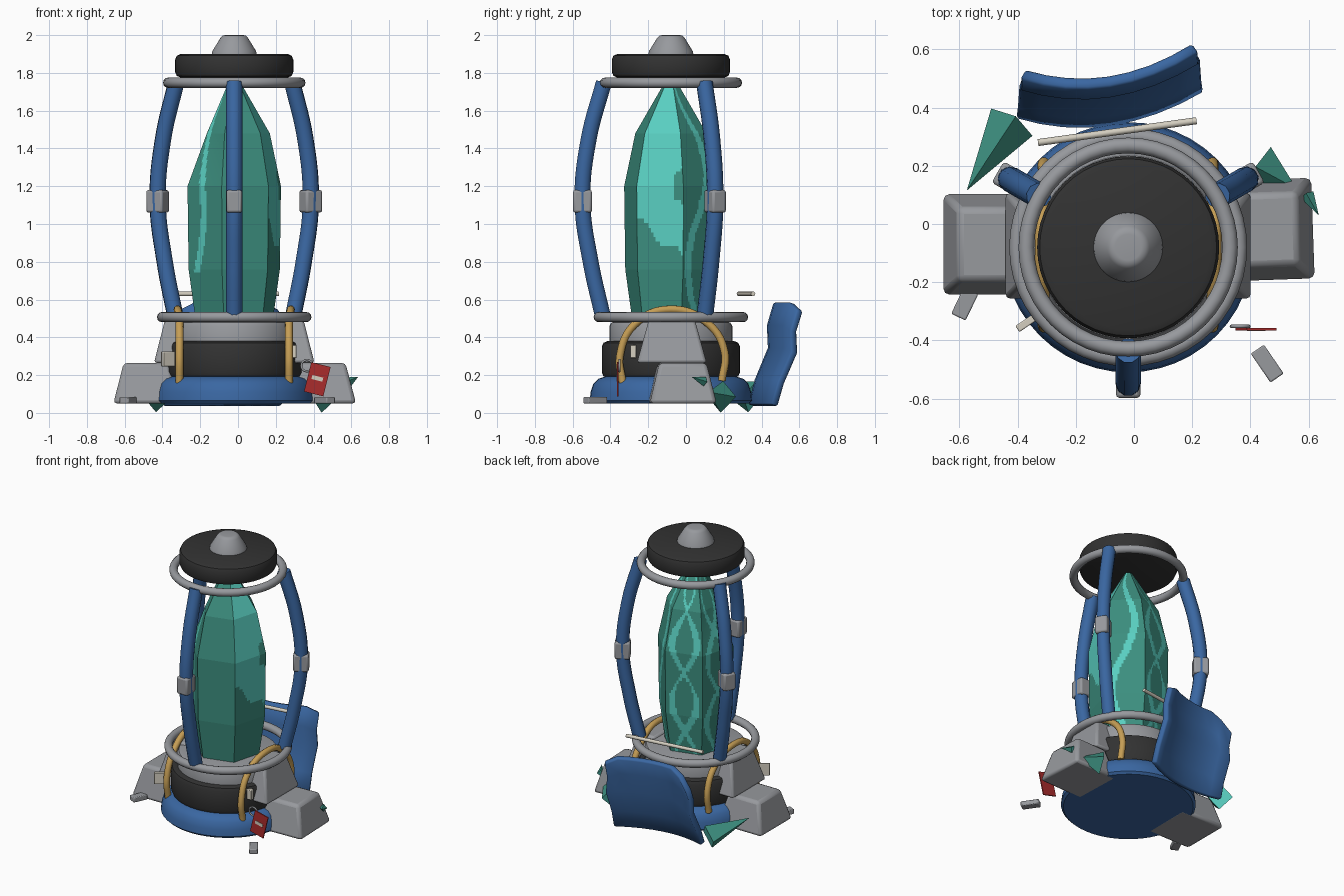
import bpy, bmesh, math
from mathutils import Vector, Matrix

if "Cube" in bpy.data.objects:
    bpy.data.objects.remove(bpy.data.objects["Cube"])

CX, CY = -0.02, -0.08          # axis of the lantern


def mat(name, rgb):
    m = bpy.data.materials.new(name)
    m.diffuse_color = (*rgb, 1)
    m.use_nodes = True
    m.node_tree.nodes["Principled BSDF"].inputs["Base Color"].default_value = m.diffuse_color
    return m


BLUE = mat("blue paint", (0.042, 0.135, 0.36))
GREY = mat("grey metal", (0.31, 0.32, 0.34))
BLACK = mat("black rubber", (0.032, 0.032, 0.032))
TEAL = mat("teal crystal", (0.045, 0.27, 0.21))
GLOW = mat("bright teal", (0.10, 0.62, 0.53))
TAN = mat("tan cable", (0.56, 0.34, 0.09))
RED = mat("red tag", (0.40, 0.025, 0.025))
CREAM = mat("cream", (0.66, 0.62, 0.53))


def finish(name, bm, material, smooth=True, bevel=0.0):
    bmesh.ops.recalc_face_normals(bm, faces=bm.faces)
    me = bpy.data.meshes.new(name)
    bm.to_mesh(me)
    bm.free()
    ob = bpy.data.objects.new(name, me)
    bpy.context.collection.objects.link(ob)
    me.materials.append(material)
    if bevel:
        b = ob.modifiers.new("bevel", 'BEVEL')
        b.width, b.segments, b.limit_method = bevel, 2, 'ANGLE'
    if smooth:
        bpy.ops.object.select_all(action='DESELECT')
        bpy.context.view_layer.objects.active = ob
        ob.select_set(True)
        bpy.ops.object.shade_smooth_by_angle(angle=math.radians(40))
    return ob


def lathe(name, profile, material, n=48):
    """Closed solid turned from (radius, z) points about the lantern axis."""
    bm = bmesh.new()
    rings = [[bm.verts.new((CX + r * math.cos(2 * math.pi * i / n), CY + r * math.sin(2 * math.pi * i / n), z))
              for i in range(n)] for r, z in profile]
    for a, b in zip(rings, rings[1:]):
        for i in range(n):
            bm.faces.new((a[i], a[(i + 1) % n], b[(i + 1) % n], b[i]))
    bm.faces.new(rings[0])
    bm.faces.new(rings[-1])
    return finish(name, bm, material)


def disc(name, r, z0, z1, b, material):
    return lathe(name, [(r - b, z0), (r - b * .3, z0 + b * .3), (r, z0 + b), (r, z1 - b),
                        (r - b * .3, z1 - b * .3), (r - b, z1)], material)


def ring(name, center, R, r, material, rot=(0, 0, 0), n=48):
    bpy.ops.mesh.primitive_torus_add(major_radius=R, minor_radius=r, major_segments=n,
                                     minor_segments=12, location=center, rotation=rot)
    ob = bpy.context.object
    ob.name = name
    ob.data.materials.append(material)
    bpy.ops.object.shade_smooth()
    return ob


def tube(name, pts, r, material, smooth=True):
    cu = bpy.data.curves.new(name, 'CURVE')
    cu.dimensions, cu.bevel_depth, cu.bevel_resolution = '3D', r, 3
    cu.use_fill_caps, cu.resolution_u = True, 8
    sp = cu.splines.new('BEZIER' if smooth else 'POLY')
    store = sp.bezier_points if smooth else sp.points
    store.add(len(pts) - 1)
    for p, co in zip(store, pts):
        p.co = co if smooth else (*co, 1)
        if smooth:
            p.handle_left_type = p.handle_right_type = 'AUTO'
    ob = bpy.data.objects.new(name, cu)
    bpy.context.collection.objects.link(ob)
    cu.materials.append(material)
    return ob


def block(name, center, size, material, bevel=0.01, rot=(0, 0, 0), top=None, shift=0.0):
    """Box, optionally tapered so its top is `top` in size and moved by `shift` in x."""
    bm = bmesh.new()
    bmesh.ops.create_cube(bm, size=1)
    for v in bm.verts:
        w = top if top and v.co.z > 0 else size
        dx = shift if v.co.z > 0 else 0
        v.co = Vector((v.co.x * w[0] + dx, v.co.y * w[1], v.co.z * size[2]))
    ob = finish(name, bm, material, True, bevel)
    ob.location, ob.rotation_euler = center, rot
    return ob


# Base, drums, rings and cap
lathe("base", [(.415, .05), (.43, .065), (.425, .11), (.41, .155), (.385, .18), (.34, .195)], BLUE)
disc("lower_drum", .366, .185, .38, .03, BLACK)
lathe("crystal_seat", [(.325, .375), (.325, .46), (.315, .478), (.29, .485)], GREY)
ring("lower_ring", (CX, CY, .507), .382, .027, GREY)
ring("upper_ring", (CX, CY, 1.748), .35, .027, GREY)
disc("upper_drum", .313, 1.775, 1.9, .03, BLACK)
lathe("cap", [(.12, 1.895), (.116, 1.915), (.073, 1.985), (.06, 1.998), (.045, 2.0)], GREY)

# Bowed struts with collars
for k, ang in enumerate((-90, 30, 150)):
    a = math.radians(ang)
    d = Vector((math.cos(a), math.sin(a), 0))
    c = Vector((CX, CY, 0))
    tube(f"strut_{k}", [c + d * r + Vector((0, 0, z)) for r, z in
         ((.36, .51), (.425, .8), (.468, 1.12), (.435, 1.45), (.355, 1.75))], .044, BLUE)
    block(f"collar_{k}", c + d * .468 + Vector((0, 0, 1.12)), (.1, .084, .12), GREY, .012, (0, 0, a))

# Hexagonal crystal: flat facets split finely so the glowing veins can be cut into them
rings_z = ((.21, .48), (.25, .76), (.256, 1.2), (.195, 1.48), (.025, 1.765))


def corner(level, i):
    r, z = rings_z[level]
    if level == 3 and i % 6 == 5:
        r = .15
    t = math.radians(-15 + 60 * i)
    return Vector((CX + r * math.sin(t), CY - r * math.cos(t), z))


def vein(side, u, z):
    if side == 1:      # broad glowing face with a slanted lower edge
        edge = 1.02 - .2 * u + .03 * math.sin(9 * u)
        return z > edge and not (u > .8 and abs(z - 1.2) < .15 * (u - .4))
    if side in (3, 4):  # crossing ribbons
        s = .34 * math.sin((z - 1.06) * 7.5 + side - 3)
        w = .07 + .03 * math.sin(z * 11)
        return min(abs(u - .5 - s), abs(u - .5 + s)) < w
    if side == 5:      # single winding ribbon
        return abs(u - .25 - .22 * math.sin((z - .75) * 5)) < .09 and z > .75
    if side == 2:
        return abs(u - .45 - .3 * math.sin(z * 6)) < .1
    return False


bm = bmesh.new()
N, M = 20, 18
for side in range(6):
    for lv in range(4):
        a, b = corner(lv, side), corner(lv, side + 1)
        c, d = corner(lv + 1, side), corner(lv + 1, side + 1)
        g = [[bm.verts.new(a.lerp(b, i / N).lerp(c.lerp(d, i / N), j / M)) for i in range(N + 1)]
             for j in range(M + 1)]
        for j in range(M):
            for i in range(N):
                f = bm.faces.new((g[j][i], g[j][i + 1], g[j + 1][i + 1], g[j + 1][i]))
                f.material_index = int(vein(side, (i + .5) / N, f.calc_center_median().z))
bmesh.ops.remove_doubles(bm, verts=bm.verts, dist=1e-5)
for lv in (0, 4):
    bm.faces.new([bm.verts.new(corner(lv, i)) for i in range(6)])
finish("crystal", bm, TEAL, False).data.materials.append(GLOW)

# Side feet, shoulders and arched cables
for s, label, fy, yaw in ((-1, "left", -.07, 0), (1, "right", -.02, .035)):
    block(f"{label}_foot", (CX + s * .465, fy, .157), (.35, .355, .215), GREY, .02, (0, 0, yaw),
          (.24, .25, 1), 0)
    block(f"{label}_shoulder", (CX + s * .33, -.075, .382), (.19, .37, .235), GREY, .015, (0, 0, 0),
          (.13, .24, 1), -s * .03)
    x = CX + s * .29
    tube(f"{label}_cable", [(x, -.335, .16), (x, -.35, .3), (x, -.27, .47), (x + s * .01, -.08, .548),
                            (x, .12, .47), (x, .205, .32), (x, .19, .17)], .021, TAN)

# Cable clips, loose bar and chips
block("left_clip", (-.37, -.34, .285), (.075, .025, .08), CREAM, .004, (0, 0, .6))
block("right_clip", (.285, -.28, .325), (.05, .03, .07), CREAM, .004)
tube("loose_bar", [(-.33, .28, .63), (.215, .355, .63)], .012, CREAM, False)
block("chip_left", (-.582, -.275, .067), (.055, .1, .034), GREY, .005, (0, 0, -.45))
block("chip_right", (.458, -.48, .067), (.055, .12, .034), GREY, .005, (0, 0, .6))

# Hanging tag
tilt = (0, math.radians(14), 0)
block("tag", (.42, -.362, .178), (.105, .008, .16), RED, 0, tilt)
block("tag_mark", (.42, -.3665, .183), (.06, .004, .022), CREAM, 0, tilt)
ring("tag_loop", (.365, -.352, .25), .03, .006, GREY, (math.pi / 2, 0, 0), 20)

# Fallen shell panel leaning behind the base
bm = bmesh.new()
prof = ((0, .04), (.035, .17), (.105, .34), (.1, .46), (.135, .58))
cols = []
for i in range(9):
    u = -1 + i / 4
    drop = .12 if i == 0 else .04 if i in (1, 8) else 0
    cols.append([bm.verts.new((-.085 + .315 * u - .02 * u * j / 4, .355 + y + .07 * u * u + .045 * u,
                               z - drop * j / 4)) for j, (y, z) in enumerate(prof)])
for a, b in zip(cols, cols[1:]):
    for j in range(4):
        bm.faces.new((a[j], b[j], b[j + 1], a[j + 1]))
panel = finish("shell_panel", bm, BLUE)
sol = panel.modifiers.new("thick", 'SOLIDIFY')
sol.thickness, sol.offset = .04, 0
bev = panel.modifiers.new("bevel", 'BEVEL')
bev.width, bev.limit_method, bev.angle_limit = .008, 'ANGLE', 1.0

# Broken crystal shards
for name, base, tip, r in (("shard_left", (-.42, .35, .085), (-.575, .115, .17), .085),
                           ("shard_right", (.43, .19, .085), (.56, .12, .11), .085),
                           ("shard_small", (.595, .1, .165), (.635, .03, .19), .025)):
    base, tip = Vector(base), Vector(tip)
    axis = tip - base
    bm = bmesh.new()
    bmesh.ops.create_cone(bm, cap_ends=True, segments=4, radius1=r, radius2=0, depth=axis.length,
                          matrix=Matrix.Translation((base + tip) / 2)
                          @ axis.to_track_quat('Z', 'Y').to_matrix().to_4x4())
    for k, f in enumerate(bm.faces):
        f.material_index = int(k == 2)
    finish(name, bm, TEAL, False).data.materials.append(GLOW)
